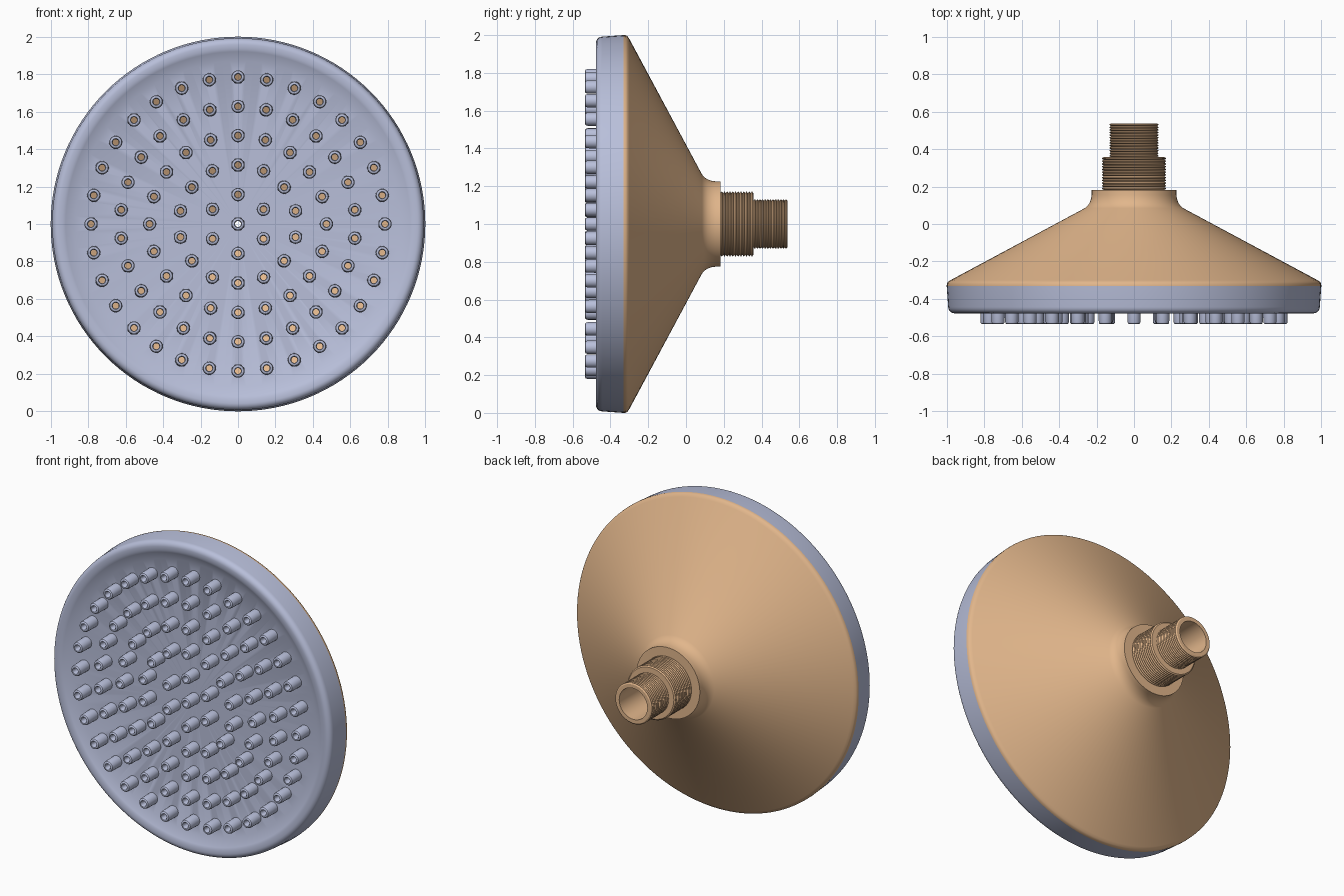
import bpy, bmesh
from math import sin, cos, pi, radians
from mathutils import Matrix

if "Cube" in bpy.data.objects:
    bpy.data.objects.remove(bpy.data.objects["Cube"])


def lathe(bm, profile, n, cx=0.0, cz=1.0):
    """Revolve a closed (radius, y) profile about an axis parallel to y."""
    rings = [[bm.verts.new((cx + r * sin(2 * pi * i / n), y, cz + r * cos(2 * pi * i / n)))
              for i in range(n)] for r, y in profile]
    for a, b in zip(rings, rings[1:] + rings[:1]):
        for i in range(n):
            j = (i + 1) % n
            bm.faces.new((a[i], a[j], b[j], b[i]))


def finish(name, bm, mat=None):
    bmesh.ops.recalc_face_normals(bm, faces=bm.faces)
    me = bpy.data.meshes.new(name)
    bm.to_mesh(me)
    bm.free()
    ob = bpy.data.objects.new(name, me)
    bpy.context.collection.objects.link(ob)
    if mat:
        me.materials.append(mat)
    return ob


def smooth(ob):
    bpy.ops.object.select_all(action='DESELECT')
    ob.select_set(True)
    bpy.context.view_layer.objects.active = ob
    bpy.ops.object.shade_smooth_by_angle(angle=radians(32))


def material(name, col):
    m = bpy.data.materials.new(name)
    m.diffuse_color = (*col, 1)
    m.use_nodes = True
    m.node_tree.nodes["Principled BSDF"].inputs["Base Color"].default_value = m.diffuse_color
    return m


def arc(cr, cy, rad, a0, a1, n=5):
    return [(cr + rad * cos(radians(a0 + (a1 - a0) * i / n)),
             cy + rad * sin(radians(a0 + (a1 - a0) * i / n))) for i in range(n + 1)]


def thread(r, y0, y1, turns, depth=0.008):
    """Fine ridged profile between y0 and y1."""
    p = (y1 - y0) / turns
    pts = [(r - depth, y0)]
    for k in range(turns):
        pts += [(r, y0 + (k + 0.4) * p), (r, y0 + (k + 0.6) * p), (r - depth, y0 + (k + 1) * p)]
    return pts


plate_mat = material("plate_blue_grey", (0.48, 0.52, 0.70))
shell_mat = material("shell_copper", (0.76, 0.47, 0.26))

# Nozzle layout: concentric rings
spots = [(0.0, 1.0)]
for radius, count in ((0.157, 6), (0.315, 14), (0.472, 20), (0.628, 26), (0.785, 32)):
    spots += [(radius * sin(2 * pi * i / count), 1 + radius * cos(2 * pi * i / count))
              for i in range(count)]

# Face plate with raised rounded rim and recessed spray face
FACE = -0.44
bm = bmesh.new()
rim = arc(0.958, -0.443, 0.034, 0, -90)
lathe(bm, [(0.95, -0.33), (1.0, -0.33)] + rim
      + [(0.935, -0.475), (0.92, -0.470), (0.87, FACE), (0.001, FACE),
         (0.001, -0.40), (0.95, -0.40)], 128)
bmesh.ops.remove_doubles(bm, verts=bm.verts, dist=0.0015)
plate = finish("face_plate", bm, plate_mat)

# Spray holes cut through the plate
bm = bmesh.new()
for x, z in spots:
    bmesh.ops.create_cone(bm, cap_ends=True, segments=16, radius1=0.018, radius2=0.018, depth=0.2,
                          matrix=Matrix.Translation((x, -0.42, z)) @ Matrix.Rotation(pi / 2, 4, 'X'))
cutter = finish("hole_cutter", bm)
cutter.hide_render = True
mod = plate.modifiers.new("holes", 'BOOLEAN')
mod.operation, mod.solver, mod.object = 'DIFFERENCE', 'EXACT', cutter
bpy.context.view_layer.objects.active = plate
bpy.ops.object.modifier_apply(modifier="holes")
bpy.data.objects.remove(cutter)
smooth(plate)

# Hollow nozzles
bm = bmesh.new()
for x, z in spots:
    lathe(bm, [(0.036, -0.435), (0.035, -0.522), (0.032, -0.531), (0.026, -0.535),
               (0.020, -0.535), (0.016, -0.527), (0.016, -0.435)], 20, x, z)
smooth(finish("spray_nozzles", bm, plate_mat))

# Conical back shell with neck (hollow)
bm = bmesh.new()
lathe(bm, [(1.0, -0.33), (0.999, -0.318), (0.993, -0.309), (0.98, -0.300),
           (0.262, 0.085), (0.247, 0.098), (0.236, 0.115), (0.229, 0.135), (0.226, 0.155),
           (0.226, 0.182), (0.10, 0.182), (0.10, 0.12), (0.20, 0.08), (0.95, -0.32), (0.95, -0.33)], 128)
smooth(finish("back_shell", bm, shell_mat))

# Stepped threaded inlet pipe with open bore
bm = bmesh.new()
lathe(bm, [(0.10, 0.17), (0.16, 0.17)] + thread(0.171, 0.182, 0.357, 12)
      + thread(0.131, 0.357, 0.537, 13) + [(0.10, 0.537)], 64)
smooth(finish("threaded_inlet", bm, shell_mat))
